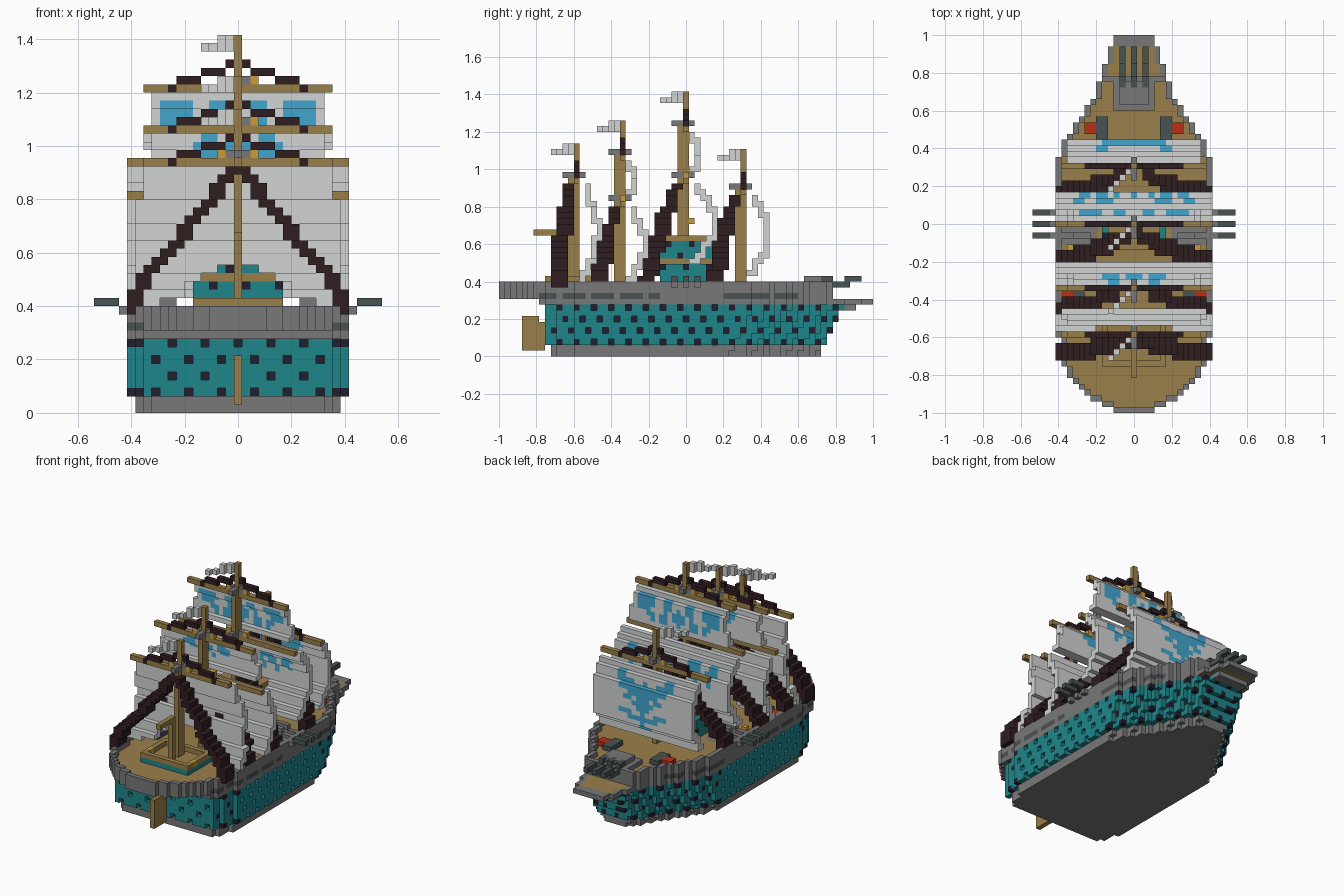
import bpy
import bmesh
import math

if "Cube" in bpy.data.objects:
    bpy.data.objects.remove(bpy.data.objects["Cube"], do_unlink=True)

V = 2 / 65  # block size
COLOURS = {
    "wood": "9A7F4A", "stone grey": "787878", "slate": "4A5252", "teal": "1F868B",
    "dark rope": "301D20", "sail cloth": "D2D4D3", "sky blue": "42A6CE",
    "red": "B82E14", "gold": "C99E38", "dark dot": "221E2E",
}


def linear(h):
    c = int(h, 16) / 255
    return c / 12.92 if c < 0.04 else ((c + 0.055) / 1.055) ** 2.4


MATS = {}
for label, code in COLOURS.items():
    rgba = [linear(code[n:n + 2]) for n in (0, 2, 4)] + [1]
    mat = bpy.data.materials.new(label)
    mat.use_nodes = True
    mat.diffuse_color = rgba
    mat.node_tree.nodes["Principled BSDF"].inputs["Base Color"].default_value = rgba
    MATS[label] = mat


def build(name, cells):
    """Turn a dict of block -> colour into one mesh of outer faces."""
    bm, verts = bmesh.new(), {}
    used = sorted(set(cells.values()))

    def vert(p):
        if p not in verts:
            verts[p] = bm.verts.new(((p[0] - .5) * V, (p[1] - .5) * V, p[2] * V))
        return verts[p]

    for cell, colour in cells.items():
        for axis in range(3):
            for side in (0, 1):
                near = list(cell)
                near[axis] += 2 * side - 1
                if tuple(near) in cells:
                    continue
                ring = []
                for a, b in ((0, 0), (1, 0), (1, 1), (0, 1)):
                    p = list(cell)
                    p[axis] += side
                    p[(axis + 1) % 3] += a
                    p[(axis + 2) % 3] += b
                    ring.append(vert(tuple(p)))
                face = bm.faces.new(ring if side else ring[::-1])
                face.material_index = used.index(colour)
    mesh = bpy.data.meshes.new(name)
    bm.to_mesh(mesh)
    bm.free()
    for colour in used:
        mesh.materials.append(MATS[colour])
    bpy.context.collection.objects.link(bpy.data.objects.new(name, mesh))


def box(cells, xs, ys, zs, colour):
    """Fill an inclusive range of blocks."""
    for i in range(xs[0], xs[1] + 1):
        for j in range(ys[0], ys[1] + 1):
            for k in range(zs[0], zs[1] + 1):
                cells[i, j, k] = colour


def width(points, j):
    for (a, wa), (b, wb) in zip(points, points[1:]):
        if a <= j <= b:
            return round(wa + (wb - wa) * (j - a) / (b - a))
    return -1


# Hull: keel plate, teal planking with sunken dots, bow flaring upwards
HULL = [(-24, 11), (-18, 13), (11, 13), (15, 11), (19, 8), (23, 6), (26, 4), (28, 2)]


def hull_width(j, k):
    return width(HULL, j + (max(0, 8 - k) / 2 if j > 6 else 0)) - (k < 2)


hull = {}
for k in range(9):
    bow = 23 if k < 2 else 23 + k // 2
    for j in range(-24 + (k < 2), bow + 1):
        w = hull_width(j, k)
        box(hull, (-w, w), (j, j), (k, k), "stone grey" if k < 2 else "teal")
for (i, j, k) in list(hull):
    if k < 2 or k % 2:
        continue
    w = hull_width(j, k)
    if j == -24 and abs(i) < w and (i + k) % 4 == 0:
        del hull[i, j, k]
        hull[i, j + 1, k] = "dark dot"
    elif j == 23 + k // 2 and (i + k // 2) % 3 == 0:
        hull[i, j, k] = "dark dot"
    elif abs(i) == w and j > -24 and (j + k // 2) % 3 == 0:
        inward = -1 if i > 0 else 1
        if j > 7 or j < -18:
            hull[i, j, k] = "dark dot"
        else:
            del hull[i, j, k], hull[i + inward, j, k]
            hull[i + 2 * inward, j, k] = "dark dot"
build("hull", hull)

# Bulwark with gun ports, and the deck inside it
RAIL = [(-32, 3), (-30, 7), (-28, 9), (-26, 11), (-22, 12), (-17, 13),
        (11, 13), (15, 11), (19, 8), (23, 6), (25, 5)]
PORTS = (-25, -20, -15, -10, 8, 12, 17)
foot = {(i, j) for j in range(-32, 26) for i in range(-13, 14) if abs(i) <= width(RAIL, j)}
rail = {}
for (i, j) in foot:
    edge = any(n not in foot for n in ((i + 1, j), (i - 1, j), (i, j + 1), (i, j - 1)))
    port = j in (-6, -5) or any(-1 <= j - p <= 2 for p in PORTS)
    for k in range(9 if j > -26 else 10, 13 if edge else 12):
        colour = "stone grey"
        if edge and k == 10 and j > -26 and port:
            colour = "slate"
        if k == 11 and not edge and (abs(j) > 3 or abs(i) < 7):
            colour = "wood"
        rail[i, j, k] = colour
build("bulwark_and_deck", rail)

# Bow platform and its guns
prow = {}
for j in range(22, 33):
    w = 5 if j < 28 else 4 if j < 31 else 3
    for i in range(-w, w + 1):
        prow[i, j, 9] = "stone grey" if abs(i) == w or j > 30 else "wood"
box(prow, (-3, 3), (28, 29), (8, 8), "stone grey")
build("bow_platform", prow)
guns = {}
box(guns, (-3, 3), (20, 24), (12, 12), "stone grey")
box(guns, (-2, 2), (21, 24), (13, 13), "stone grey")
for i in (-2, 0, 2):
    box(guns, (i, i), (25, 28), (12, 12), "slate")
    box(guns, (i, i), (24, 25), (13, 13), "slate")
    box(guns, (i, i), (28, 30), (13, 13), "slate")
build("bow_guns", guns)

# Broadside cannons, small red guns and lanterns
cannons, fittings = {}, {}
for s in (-1, 1):
    for j in (-2, 0, 2):
        for x in range(8, 18):
            cannons[s * x, j, 13 if x > 14 or x < 11 else 12] = "slate" if x > 14 else "stone grey"
    for x, j in ((7, 17), (11, -12)):
        box(fittings, sorted((s * x, s * (x + 1))), (j - 1, j), (12, 12), "red")
        box(fittings, sorted((s * (x - 2), s * (x - 1))), (j - 2, j + 1), (12, 12), "slate")
    fittings[s * 11, -4, 12] = "gold"
build("side_cannons", cannons)
build("deck_fittings", fittings)

# Rudder
rudder = {}
box(rudder, (0, 0), (-28, -25), (1, 5), "wood")
box(rudder, (0, 0), (-28, -26), (6, 6), "wood")
build("rudder", rudder)

# Deck cabin around the main mast
cabin = {}
box(cabin, (-5, 5), (-4, 4), (12, 15), "teal")
box(cabin, (-4, 4), (-4, 4), (16, 16), "wood")
box(cabin, (-4, 4), (-4, 4), (17, 19), "teal")
box(cabin, (-4, 4), (-4, 4), (20, 20), "wood")
for (i, j, k) in cabin:
    if cabin[i, j, k] == "teal" and k % 2 and (i + j + k) % 4 == 0:
        cabin[i, j, k] = "dark dot"
build("cabin", cabin)

# Raised stern frame with the signal post
stern = {}
box(stern, (-5, 5), (-24, -17), (12, 12), "teal")
box(stern, (-4, 4), (-23, -18), (12, 12), "wood")
box(stern, (-5, 5), (-24, -17), (13, 13), "wood")
for i in range(-4, 5):
    for j in range(-23, -17):
        del stern[i, j, 13]
stern[-5, -22, 13] = stern[5, -22, 13] = "gold"
box(stern, (0, 0), (-22, -22), (13, 21), "wood")
box(stern, (0, 0), (-26, -23), (21, 21), "wood")
build("stern_frame", stern)

# Emblems: right half of each, top row first, starting at the centre line
WINGS = ["........", ".....##.", "#..####.", "######..", "####....", "##.##...",
         "###.....", "##......", "#..###..", "####....", "#.......", "##......"]
BANNER = ["..........", "..##..####", "#.##..####", "##.#...###", "##.##.##..", "#..##.#..."]
STREAMER = ["...##...", "##.###..", "#..##...", ".#......"]
MOTTO = ["", "", "....###..##.", "##.####.###.", "#..#.##.##..", "#..#..#..#..", "...#..#....."]


def sail(name, mast, low, high, w_top, w_low, depth, arch, emblem):
    cells, last = {}, None
    for k in range(high, low - 1, -1):
        t = (high - k) / (high - low)
        j = mast + 1 + round(depth * math.sin(math.pi * min(1, 0.08 + t * 0.92)))
        w = round(w_top + (w_low - w_top) * t)
        last = j if last is None else last
        for i in range(-w, w + 1):
            a = abs(i)
            if arch and k < low + (5 if a < 3 else 4 if a < 5 else 3 if a < 7 else a < 10):
                continue
            row = emblem[high - k] if high - k < len(emblem) else ""
            blue = a < len(row) and row[a] == "#"
            for y in range(min(j, last), max(j, last) + 1):
                cells[i, y, k] = "sky blue" if blue else "sail cloth"
        last = j
    build(name, cells)


def rig(name, m, top, yards, shroud_drop):
    """Mast, yards, collars, ropes and flag; yards are (height, half width)."""
    lower, upper = yards[0][0], yards[-1][0]
    wood, rope, flag = {}, {}, {}
    box(wood, (0, 0), (m, m), (12, top - 1), "wood")
    box(wood, (0, 0), (m - 1, m - 1), (12, upper), "wood")
    for z, w in yards:
        box(wood, (-w, w), (m, m), (z, z), "wood")
        for y in range(m - 2, m + 2):
            wood[0, y, z + 1] = "stone grey"
        for s in (-1, 1):
            wood[s, m, z + 1] = "stone grey"
            wood[s * 2, m, z + 1] = "gold"
    for s in (-1, 1):
        wood[s * 8, m, upper] = "dark rope"
        for k in range(12, lower):  # shrouds down to the rail
            x = max(0, min(12, round(13 * (29 - k) / 16)))
            y = m - 1 - round(shroud_drop * (lower - k) / (lower - 12))
            for dx in (0, 1):
                for dy in range(3 if k < lower - 4 else 2):
                    rope[s * (x + dx), y - dy, k] = "dark rope"
        for n, (a, b) in enumerate(((5, 7), (2, 4), (1, 1))):  # ropes above the yard
            for x in range(a, b + 1):
                rope[s * x, m, upper + 1 + n] = "dark rope"
    build(name + "_mast", wood)
    build(name + "_rigging", rope)
    for n in range(1, 5):
        flag[-n, m - n, top - 2] = "sail cloth"
        if n < 3:
            flag[-n, m - n, top - 1] = "sail cloth"
    build(name + "_flag", flag)


# Four rigged masts from stern to bow, with a lantern on the main mast
rig("stern", -19, 37, [(30, 11)], 1)
rig("rear", -11, 41, [(26, 13), (34, 11)], 2)
rig("main", 0, 46, [(30, 13), (39, 11)], 5)
rig("fore", 10, 36, [(28, 12)], 3)
build("mast_lantern", {(0, 1, 23): "gold"})
sail("stern_sail", -19, 13, 29, 11, 13, 2.6, True, [])
sail("rear_lower_sail", -11, 13, 25, 13, 13, 3, True, [])
sail("rear_upper_sail", -11, 28, 33, 10, 11, 1.3, False, STREAMER)
sail("main_lower_sail", 0, 16, 29, 13, 13, 4, False, MOTTO)
sail("main_upper_sail", 0, 32, 38, 10, 11, 1.4, False, BANNER)
sail("fore_sail", 10, 14, 27, 11, 11, 3.4, False, WINGS)
